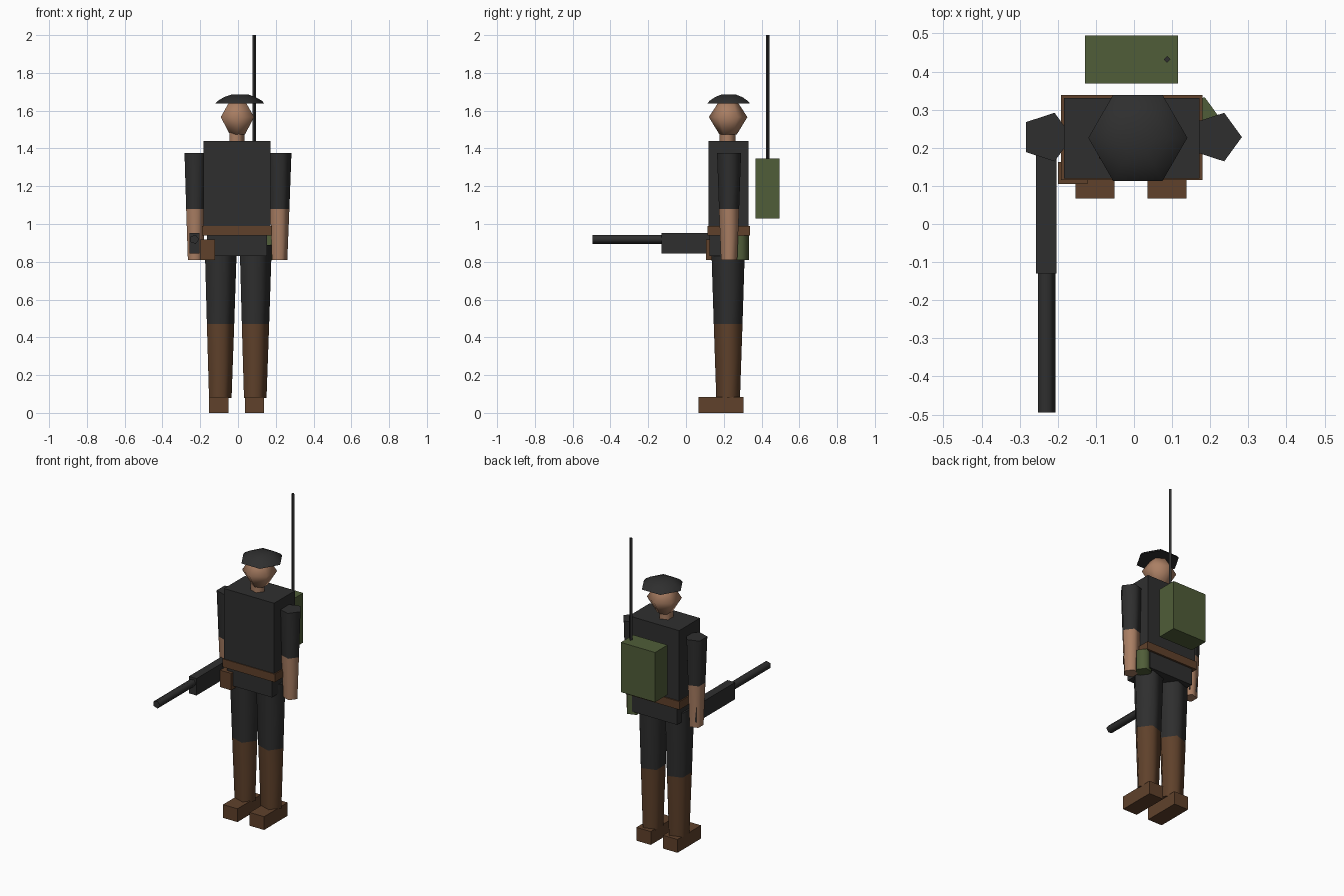
import bpy, bmesh
from math import sin, cos, pi, radians
from mathutils import Matrix, Vector

old = bpy.data.objects.get("Cube")
if old:
    bpy.data.objects.remove(old, do_unlink=True)


def material(name, rgb):
    m = bpy.data.materials.new(name)
    m.use_nodes = True
    m.diffuse_color = (*rgb, 1)
    bsdf = next(n for n in m.node_tree.nodes if n.type == 'BSDF_PRINCIPLED')
    bsdf.inputs["Base Color"].default_value = (*rgb, 1)
    return m


BLACK = material("charcoal", (0.028, 0.028, 0.028))
BROWN = material("brown leather", (0.115, 0.053, 0.024))
SKIN = material("skin", (0.4, 0.21, 0.125))
GREEN = material("olive green", (0.08, 0.11, 0.04))


def finish(name, bm, mats, smooth):
    bmesh.ops.recalc_face_normals(bm, faces=bm.faces[:])
    mesh = bpy.data.meshes.new(name)
    bm.to_mesh(mesh)
    bm.free()
    for m in mats:
        mesh.materials.append(m)
    ob = bpy.data.objects.new(name, mesh)
    bpy.context.collection.objects.link(ob)
    if smooth:
        bpy.ops.object.select_all(action='DESELECT')
        ob.select_set(True)
        bpy.context.view_layer.objects.active = ob
        bpy.ops.object.shade_smooth_by_angle(angle=radians(75))
    return ob


def box(name, lo, hi, mat):
    lo, hi = Vector(lo), Vector(hi)
    bm = bmesh.new()
    bmesh.ops.create_cube(bm, size=1)
    bmesh.ops.scale(bm, vec=hi - lo, verts=bm.verts)
    bmesh.ops.translate(bm, vec=(lo + hi) / 2, verts=bm.verts)
    return finish(name, bm, [mat], False)


def loft(name, centre, rings, mats, sides=5, phase=0.0, forward=False):
    """Stack of regular polygons (height, radius); one material per band."""
    bm = bmesh.new()
    loops = []
    for h, r in rings:
        angles = [phase + 2 * pi * i / sides for i in range(sides)]
        loops.append([bm.verts.new((r * cos(a), r * sin(a), h)) for a in angles])
    bands = len(rings) - 1
    for k in range(bands):
        a, b = loops[k], loops[k + 1]
        for i in range(sides):
            j = (i + 1) % sides
            bm.faces.new((a[i], a[j], b[j], b[i])).material_index = min(k, len(mats) - 1)
    bm.faces.new(loops[0][::-1])
    bm.faces.new(loops[-1]).material_index = len(mats) - 1
    if forward:
        bmesh.ops.rotate(bm, verts=bm.verts, matrix=Matrix.Rotation(pi / 2, 3, 'X'))
    bmesh.ops.translate(bm, vec=centre, verts=bm.verts)
    return finish(name, bm, mats, True)


# Body
box("torso", (-0.183, 0.12, 0.96), (0.172, 0.331, 1.44), BLACK)
box("pelvis", (-0.165, 0.125, 0.83), (0.153, 0.326, 0.97), BLACK)
box("belt", (-0.191, 0.115, 0.938), (0.18, 0.338, 0.99), BROWN)

# Head, neck and cap
loft("neck", (-0.01, 0.22, 0), [(1.42, 0.0445), (1.485, 0.0445)], [SKIN])
loft("head", (-0.003, 0.223, 0), [(1.474, 0.046), (1.566, 0.102), (1.655, 0.044)],
     [SKIN], sides=6, phase=pi / 2)
loft("cap", (0.01, 0.226, 0),
     [(1.637, 0.13), (1.652, 0.117), (1.672, 0.083), (1.685, 0.045)], [BLACK], sides=6)

# Arms, legs and feet
for side, arm_x, leg_x, foot_x in (("right", -0.229, -0.1, -0.102),
                                   ("left", 0.216, 0.085, 0.087)):
    loft(side + "_arm", (arm_x, 0.228, 0),
         [(0.81, 0.045), (1.08, 0.056), (1.375, 0.067)], [SKIN, BLACK])
    loft(side + "_leg", (leg_x, 0.223, 0),
         [(0.08, 0.066), (0.47, 0.08), (0.89, 0.094)], [BROWN, BLACK])
    box(side + "_foot", (foot_x - 0.051, 0.067, 0), (foot_x + 0.051, 0.305, 0.085), BROWN)

# Backpack radio and aerial
box("backpack", (-0.128, 0.369, 1.03), (0.115, 0.495, 1.348), GREEN)
loft("aerial", (0.087, 0.432, 0), [(1.34, 0.009), (2.0, 0.009)], [BLACK], sides=4)

# Belt gear
loft("canteen", (0.17, 0.285, 0), [(0.81, 0.05), (0.94, 0.05)], [GREEN])
box("pouch", (-0.2, 0.105, 0.81), (-0.122, 0.162, 0.918), BROWN)

# Gun
box("gun_body", (-0.257, -0.13, 0.845), (-0.203, 0.262, 0.953), BLACK)
loft("gun_barrel", (-0.231, 0, 0.919), [(0.1, 0.025), (0.495, 0.025)], [BLACK], forward=True)
